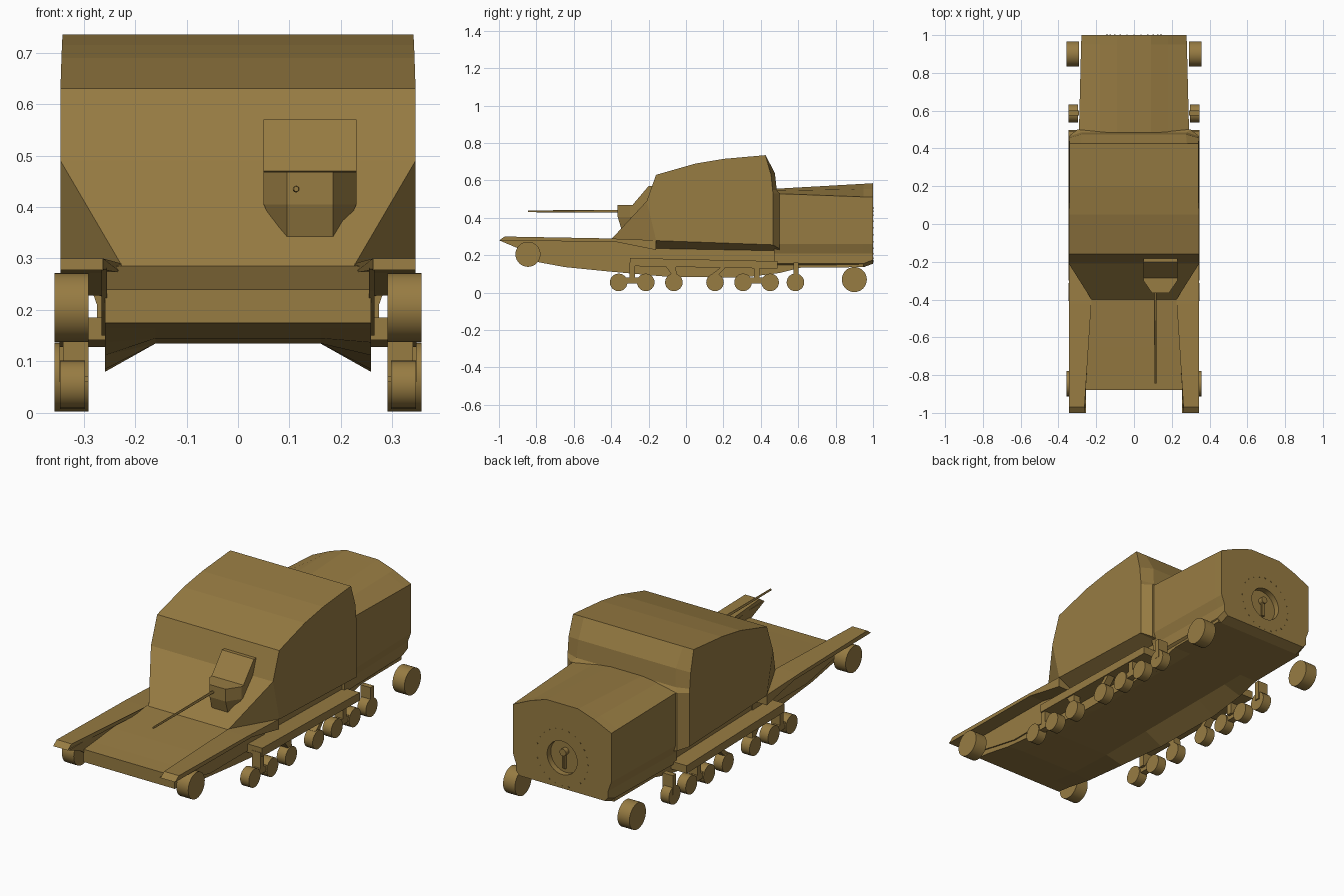
import bpy, bmesh, math
from mathutils import Matrix, Vector

if "Cube" in bpy.data.objects:
    bpy.data.objects.remove(bpy.data.objects["Cube"])

paint = bpy.data.materials.new("sand brown")
paint.use_nodes = True
paint.diffuse_color = (0.31, 0.2, 0.055, 1)
paint.node_tree.nodes["Principled BSDF"].inputs["Base Color"].default_value = paint.diffuse_color


def finish(name, bm, smooth=False):
    bmesh.ops.recalc_face_normals(bm, faces=bm.faces)
    mesh = bpy.data.meshes.new(name)
    bm.to_mesh(mesh)
    bm.free()
    mesh.materials.append(paint)
    ob = bpy.data.objects.new(name, mesh)
    bpy.context.collection.objects.link(ob)
    if smooth:
        bpy.ops.object.select_all(action="DESELECT")
        ob.select_set(True)
        bpy.context.view_layer.objects.active = ob
        bpy.ops.object.shade_smooth_by_angle(angle=math.radians(30))
    return ob


def loft(name, rings, splits=()):
    """Join rings of equal length and cap both ends; splits are creases as ring/point pairs."""
    bm = bmesh.new()
    rows = [[bm.verts.new(p) for p in ring] for ring in rings]
    n = len(rows[0])
    for a, b in zip(rows, rows[1:]):
        for i in range(n):
            j = (i + 1) % n
            bm.faces.new((a[i], a[j], b[j], b[i]))
    bm.faces.new(rows[0])
    bm.faces.new(rows[-1])
    for (r, i), (s, j) in splits:
        bmesh.ops.connect_verts(bm, verts=[rows[r][i], rows[s][j]])
    return finish(name, bm)


def prism(name, profile, x0, x1):
    """Side profile of (y, z) points drawn out between two x values."""
    return loft(name, [[(x, y, z) for y, z in profile] for x in (x0, x1)])


def cylinder(name, start, end, r0, r1=None, sides=24):
    bm = bmesh.new()
    a, b = Vector(start), Vector(end)
    turn = (b - a).to_track_quat("Z", "Y").to_matrix().to_4x4()
    bmesh.ops.create_cone(bm, cap_ends=True, segments=sides, radius1=r0,
                          radius2=r0 if r1 is None else r1, depth=(b - a).length,
                          matrix=Matrix.Translation((a + b) / 2) @ turn)
    return finish(name, bm, True)


def section(y, half):
    """Symmetric cross-section at y from (x, z) points of the left half."""
    return [(x, y, z) for x, z in half] + [(-x, y, z) for x, z in reversed(half)]


# Lower hull with a raised belly between its lower side edges
hull = [(-.88, .24, .175, .175), (-.8, .247, .165, .165), (-.65, .262, .137, .145),
        (-.4, .285, .112, .135), (-.1, .27, .085, .135), (.3, .25, .08, .135),
        (.5, .23, .105, .135), (.62, .21, .135, .136), (.95, .2, .136, .137)]
loft("lower_hull", [section(y, [(.258, top), (.258, edge), (.16, belly)])
                    for y, top, edge, belly in hull])

# Cabin: inner profile and the corner-cut outer profile, mirrored
inner = [(.225, -.4, .285), (.225, -.21, .49), (.225, -.16, .63), (.225, .05, .69),
         (.225, .2, .715), (.28, .425, .735), (.275, .475, .64), (.28, .485, .55),
         (.3, .5, .53), (.3, .5, .235), (.25, .5, .22), (.225, -.16, .22)]
outer = [(.345, -.16, .28), (.345, -.21, .49), (.345, -.16, .63), (.343, .05, .69),
         (.342, .2, .715), (.341, .425, .735), (.345, .455, .63), (.345, .463, .55),
         (.345, .465, .53), (.345, .465, .255), (.345, .455, .256), (.345, -.155, .278)]
flip = lambda ring: [(-x, y, z) for x, y, z in ring]
loft("cabin", [flip(outer), flip(inner), inner, outer],
     [((0, 1), (1, 0)), ((2, 0), (3, 1))])

# Rear engine casing with an arched lid
engine = []
for y, w, top, side, low in [(.47, .292, .555, .53, .136), (.95, .28, .582, .512, .136),
                             (1, .278, .585, .51, .155)]:
    rise = top - side
    engine.append(section(y, [(.09, top), (.18, side + rise * .6), (w, side), (w, .26),
                              (w - .018, .21), (w - .018, low + .02), (.24, low)]))
casing = loft("engine_casing", engine)

# Round recess in the rear plate, with a handle and a ring of small studs
cutter = cylinder("recess_cutter", (0, .97, .31), (0, 1.1, .31), .085, sides=32)
cutter.hide_render = True
cut = casing.modifiers.new("recess", "BOOLEAN")
cut.operation = "DIFFERENCE"
cut.object = cutter
cut.solver = "EXACT"
bpy.ops.object.select_all(action="DESELECT")
bpy.context.view_layer.objects.active = casing
casing.select_set(True)
bpy.ops.object.modifier_apply(modifier="recess")
bpy.data.objects.remove(cutter)
cylinder("handle_knob", (0, .965, .335), (0, .995, .335), .018, sides=16)
cylinder("handle_bar", (0, .98, .25), (0, .98, .335), .009, sides=10)
for k in range(24):
    a = math.tau * k / 24
    x, z = .145 * math.cos(a), .31 + .145 * math.sin(a)
    cylinder("rear_stud", (x, .995, z), (x, 1.002, z), .004, sides=6)

# Gun mount: sloped hatch, faceted housing and barrel
prism("gun_hatch", [(-.285, .47), (-.2, .57), (-.16, .57), (-.2, .45)], .05, .23)
plan = [(.05, -.17), (.05, -.3), (.095, -.365), (.185, -.365), (.23, -.3), (.23, -.17)]
lower = [(.075, -.17, .36), (.07, -.3, .36), (.095, -.345, .338),
         (.185, -.345, .338), (.21, -.3, .36), (.205, -.17, .36)]
loft("gun_housing", [[(x, y, .468) for x, y in plan], [(x, y, .405) for x, y in plan], lower])
cylinder("gun_barrel", (.113, -.33, .435), (.113, -.845, .435), .007, .005, 12)

for s, side in ((1, "left"), (-1, "right")):
    # Front fender and the cheek plate below it
    fender = [(-1, .278), (-.97, .3), (-.42, .29), (-.16, .28), (-.16, .228), (-.38, .272)]
    edge = [.262, .262, .226, .226, .226, .226]
    loft(side + "_fender", [[(s * x, y, z) for x, (y, z) in zip(edge, fender)],
                            [(s * .345, y, z) for y, z in fender]])
    prism(side + "_cheek", [(-1, .28), (-.9, .238), (-.85, .2), (-.6, .15), (-.16, .15),
                            (-.16, .27), (-.42, .285)], s * .255, s * .265)

    # Large end wheels
    for part, y, z in (("front", -.845, .205), ("rear", .9, .07)):
        cylinder(f"{side}_{part}_wheel", (s * .29, y, z), (s * .357, y, z), .067, sides=32)

    # Small road wheels
    for y in (-.36, -.215, -.065, .155, .305, .45, .585):
        cylinder(side + "_road_wheel", (s * .297, y, .055), (s * .346, y, .055), .047)

    # Suspension beam, paired-wheel arms, slanted hangers and rear bracket
    prism(side + "_beam", [(-.3, .142), (-.3, .185), (.49, .168), (.49, .128)],
          s * .25, s * .347)
    for y in (-.288, .378):
        prism(side + "_leg", [(y - .014, .07), (y - .014, .16), (y + .014, .16),
                              (y + .014, .07)], s * .29, s * .34)
        prism(side + "_arm", [(y - .06, .05), (y - .06, .08), (y + .06, .08),
                              (y + .06, .05)], s * .305, s * .34)
    for y, lean in ((-.065, -1), (.155, 1)):
        prism(side + "_hanger", [(y - .015, .06), (y - .015, .1), (y + lean * .05, .15),
                                 (y + lean * .03 + .04, .15), (y + .015, .09),
                                 (y + .015, .06)], s * .3, s * .34)
    prism(side + "_rear_bracket", [(.575, .06), (.575, .16), (.602, .16), (.602, .06)],
          s * .29, s * .347)
